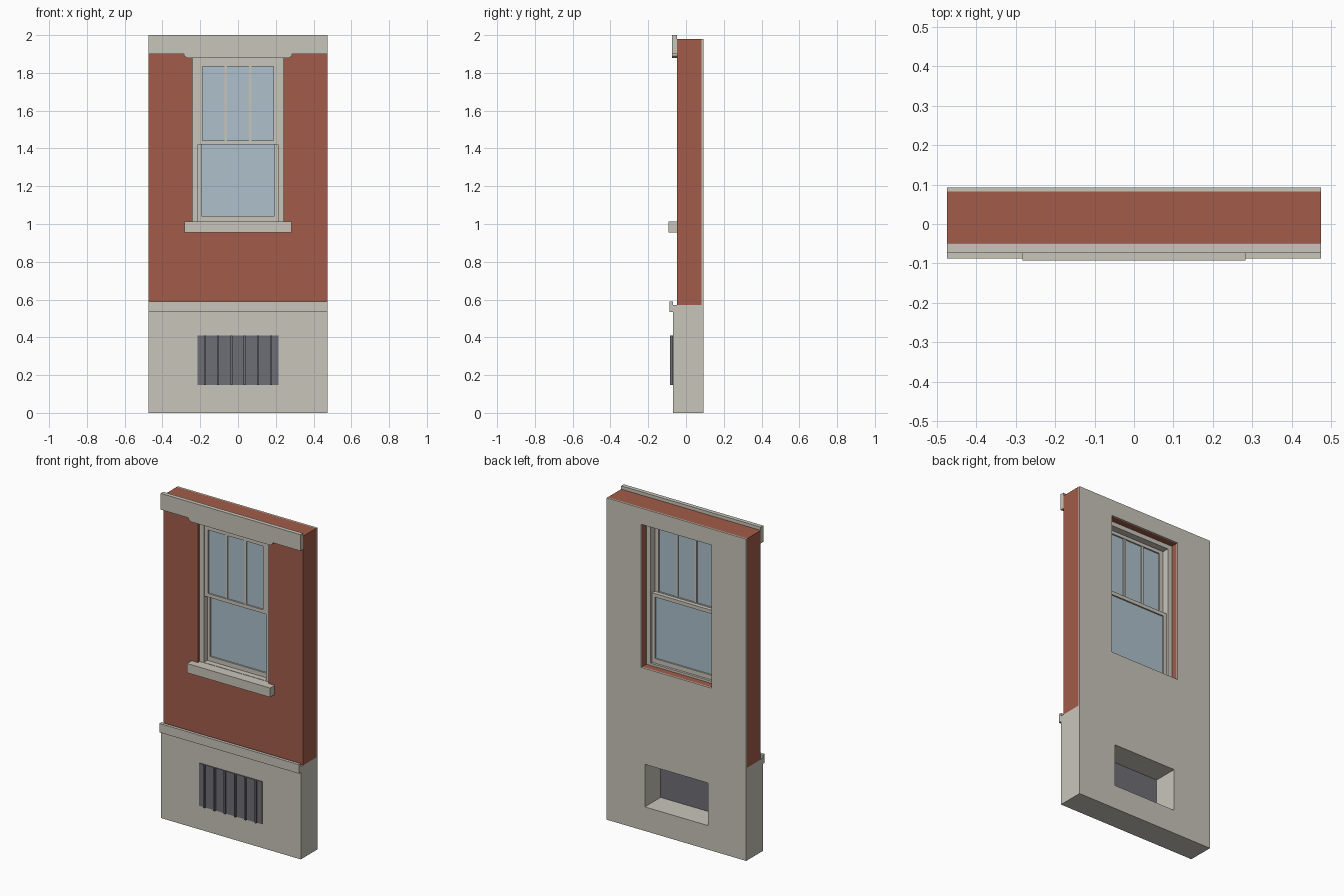
import bpy, bmesh

if "Cube" in bpy.data.objects:
    bpy.data.objects.remove(bpy.data.objects["Cube"])


def material(name, r, g, b):
    m = bpy.data.materials.new(name)
    m.diffuse_color = (r, g, b, 1)
    m.use_nodes = True
    m.node_tree.nodes["Principled BSDF"].inputs["Base Color"].default_value = m.diffuse_color
    return m


STONE = material("pale stone", 0.58, 0.56, 0.49)
BRICK = material("red brick", 0.36, 0.107, 0.067)
GLASS = material("pale blue glass", 0.42, 0.53, 0.60)
METAL = material("grey metal", 0.155, 0.155, 0.18)


def finish(name, bm, mat):
    bmesh.ops.recalc_face_normals(bm, faces=bm.faces)
    me = bpy.data.meshes.new(name)
    bm.to_mesh(me)
    bm.free()
    me.materials.append(mat)
    ob = bpy.data.objects.new(name, me)
    bpy.context.collection.objects.link(ob)
    return ob


def prism(name, outline, y0, y1, mat):
    """Extrude an x-z outline along y."""
    bm = bmesh.new()
    face = bm.faces.new([bm.verts.new((x, y0, z)) for x, z in outline])
    ext = bmesh.ops.extrude_face_region(bm, geom=[face])["geom"]
    for v in ext:
        if isinstance(v, bmesh.types.BMVert):
            v.co.y = y1
    if len(bm.faces) == len(outline) + 1:
        bm.faces.new([v for v in bm.verts if v.co.y == y0])
    return finish(name, bm, mat)


def box(name, x0, x1, y0, y1, z0, z1, mat):
    bm = bmesh.new()
    bmesh.ops.create_cube(bm, size=1)
    for v in bm.verts:
        v.co = ((x0, x1)[v.co.x > 0], (y0, y1)[v.co.y > 0], (z0, z1)[v.co.z > 0])
    return finish(name, bm, mat)


def ring(name, outer, inner, y0, y1, mat):
    """Rectangular slab with a rectangular hole; each rectangle is half width, z0, z1."""
    bm = bmesh.new()
    loops = []
    for y in (y0, y1):
        for w, a, b in (outer, inner):
            loops.append([bm.verts.new((x, y, z)) for x, z in
                          ((-w, a), (w, a), (w, b), (-w, b))])
    fo, fi, bo, bi = loops
    for p, q in ((fo, fi), (bo, bi), (fo, bo), (fi, bi)):
        for i in range(4):
            j = (i + 1) % 4
            bm.faces.new((p[i], p[j], q[j], q[i]))
    return finish(name, bm, mat)


W = 0.475
OPENING = (0.24, 1.0, 1.88)

# Wall layers
ring("stone_base", (W, 0, 0.57), (0.215, 0.148, 0.41), -0.068, 0.093, STONE)
ring("brick_wall", (W, 0.57, 1.98), OPENING, -0.048, 0.083, BRICK)
ring("inner_plaster", (W, 0.57, 1.98), OPENING, 0.083, 0.093, STONE)

# Stone trim
box("base_ledge", -W, W, -0.087, -0.068, 0.535, 0.59, STONE)
box("window_sill", -0.283, 0.283, -0.092, -0.048, 0.955, 1.012, STONE)
box("sill_inner_step", -0.24, 0.24, -0.048, -0.02, 1.0, 1.012, STONE)
prism("lintel", [(-W, 2.0), (-W, 1.9), (-0.285, 1.9), (-0.285, 1.89), (-0.27, 1.88),
                 (0.27, 1.88), (0.285, 1.89), (0.285, 1.9), (W, 1.9), (W, 2.0)],
      -0.073, -0.048, STONE)

# Window frame and two sliding sashes
ring("window_frame", OPENING, (0.212, 1.014, 1.853), -0.03, 0.042, STONE)
ring("upper_sash", (0.212, 1.42, 1.853), (0.187, 1.442, 1.833), -0.024, 0.0, STONE)
ring("lower_sash", (0.212, 1.014, 1.442), (0.192, 1.042, 1.42), 0.004, 0.028, STONE)
box("upper_glass", -0.187, 0.187, -0.015, -0.009, 1.442, 1.833, GLASS)
box("lower_glass", -0.192, 0.192, 0.013, 0.019, 1.042, 1.42, GLASS)
for i, x in enumerate((-0.064, 0.064)):
    box(f"glazing_bar_{i + 1}", x - 0.007, x + 0.007, -0.021, -0.003, 1.442, 1.833, STONE)

# Vent grille in the base
box("vent_plate", -0.215, 0.215, -0.073, -0.06, 0.148, 0.41, METAL)
for i in range(6):
    x = -0.175 + 0.07 * i
    box(f"vent_fin_{i + 1}", x - 0.005, x + 0.005, -0.084, -0.073, 0.148, 0.41, METAL)
